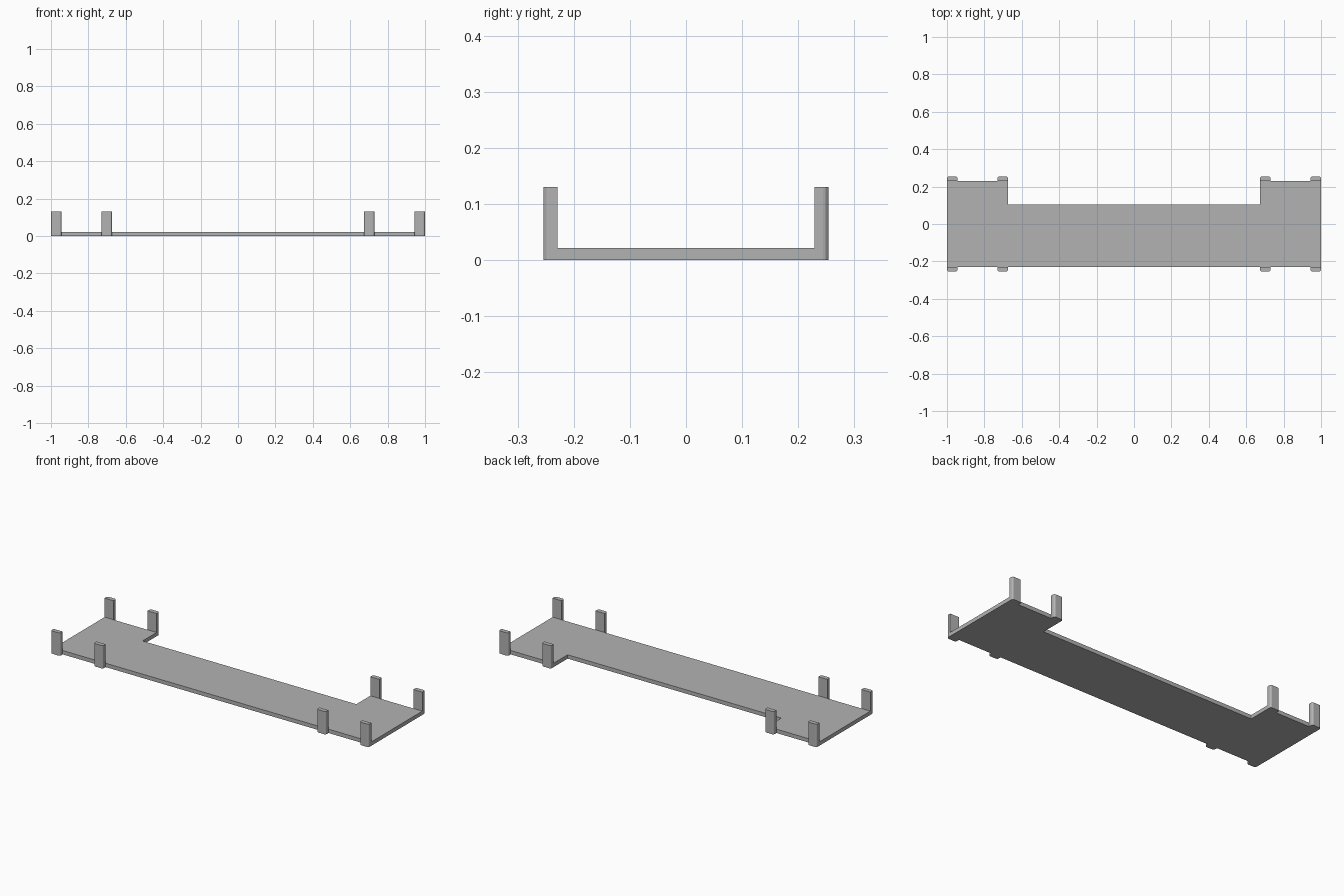
import bpy
import bmesh

cube = bpy.data.objects.get("Cube")
if cube:
    bpy.data.objects.remove(cube, do_unlink=True)

# Single grey finish
grey = bpy.data.materials.new("plain_grey")
grey.use_nodes = True
colour = (0.45, 0.45, 0.45, 1)
grey.diffuse_color = colour
grey.node_tree.nodes["Principled BSDF"].inputs["Base Color"].default_value = colour

DECK_TOP, POST_TOP = 0.022, 0.13
EDGE, OUTER = 0.229, 0.254
INNER_X, POST_WIDTH = 0.673, 0.057


def box(name, x0, x1, y0, y1, height, rounded_side=0):
    """Box on the ground; rounded_side rounds its upright edges facing that y direction."""
    bm = bmesh.new()
    bmesh.ops.create_cube(bm, size=1)
    for v in bm.verts:
        v.co = (x1 if v.co.x > 0 else x0,
                y1 if v.co.y > 0 else y0,
                height if v.co.z > 0 else 0)
    if rounded_side:
        middle = (y0 + y1) / 2
        edges = [e for e in bm.edges
                 if abs(e.verts[0].co.z - e.verts[1].co.z) > height / 2
                 and (e.verts[0].co.y - middle) * rounded_side > 0]
        bmesh.ops.bevel(bm, geom=edges, offset=0.01, segments=3,
                        profile=0.5, affect='EDGES')
    mesh = bpy.data.meshes.new(name)
    bm.to_mesh(mesh)
    bm.free()
    mesh.materials.append(grey)
    obj = bpy.data.objects.new(name, mesh)
    bpy.context.collection.objects.link(obj)
    return obj


# Narrow middle deck
box("middle_deck", -INNER_X, INNER_X, -EDGE, 0.103, DECK_TOP)

for side, label in ((-1, "right"), (1, "left")):
    # Wide end pad
    xs = sorted((side * INNER_X, side))
    box(label + "_end_pad", *xs, -EDGE, EDGE, DECK_TOP)

    # Upright posts on the front and back edges of the pad
    for face, end in ((-1, "front"), (1, "back")):
        for place, start in (("inner", INNER_X), ("outer", 1 - POST_WIDTH)):
            xs = sorted((side * start, side * (start + POST_WIDTH)))
            ys = sorted((face * EDGE, face * OUTER))
            box(f"{label}_{end}_{place}_post", *xs, *ys, POST_TOP, face)
